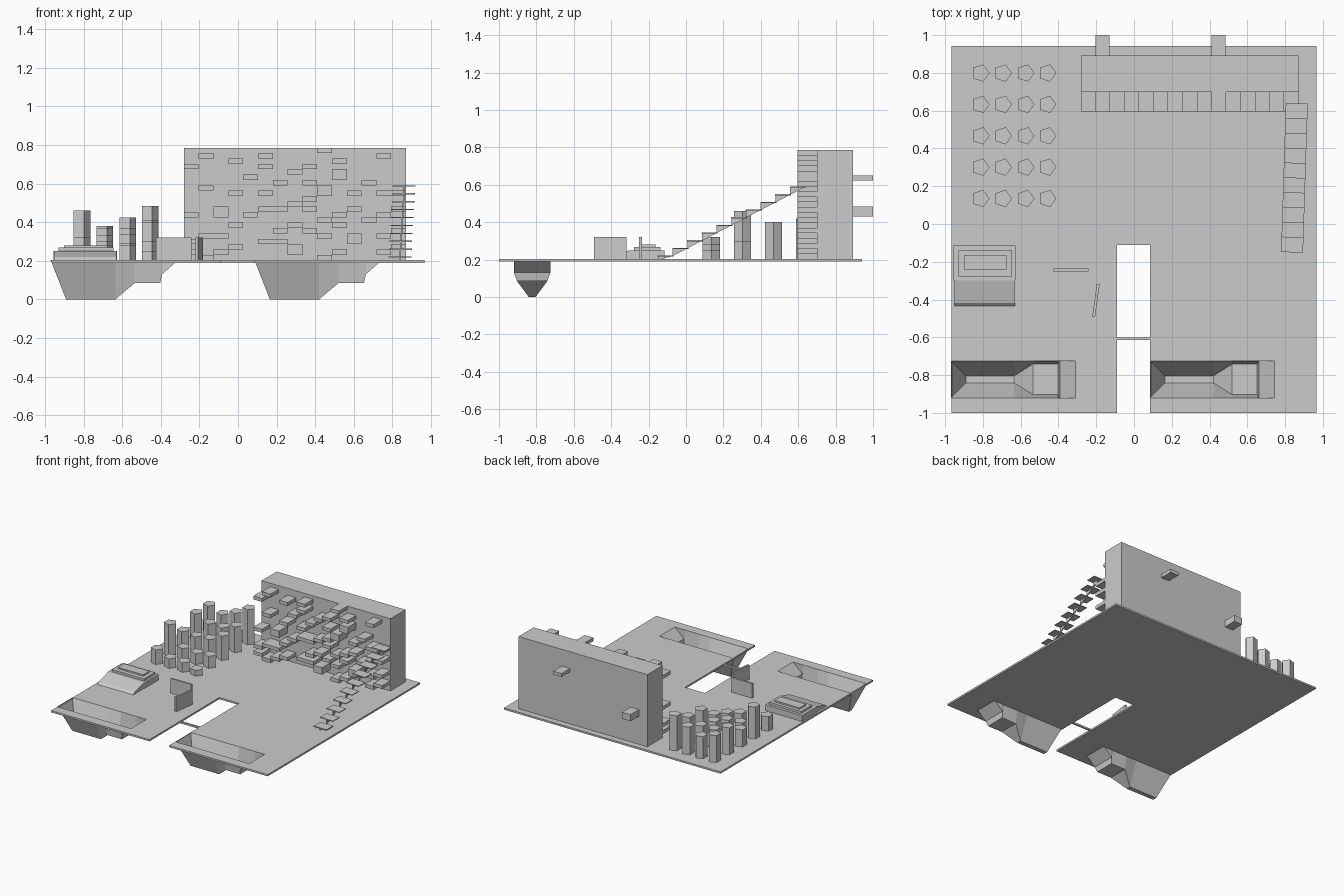
import bpy, bmesh, math
from mathutils import Matrix

if "Cube" in bpy.data.objects:
    bpy.data.objects.remove(bpy.data.objects["Cube"])

FLOOR = 0.203


def finish(name, bm, recalc=True):
    if recalc:
        bmesh.ops.recalc_face_normals(bm, faces=bm.faces[:])
    me = bpy.data.meshes.new(name)
    bm.to_mesh(me)
    bm.free()
    ob = bpy.data.objects.new(name, me)
    bpy.context.collection.objects.link(ob)
    return ob


def add_box(bm, x0, x1, y0, y1, z0, z1, rot=0.0):
    m = (Matrix.Translation(((x0 + x1) / 2, (y0 + y1) / 2, (z0 + z1) / 2))
         @ Matrix.Rotation(rot, 4, 'Z') @ Matrix.Diagonal((x1 - x0, y1 - y0, z1 - z0, 1)))
    bmesh.ops.create_cube(bm, size=1, matrix=m)


def box(name, *args, rot=0.0):
    bm = bmesh.new()
    add_box(bm, *args, rot=rot)
    return finish(name, bm)


def add_prism_x(bm, profile, x0, x1):
    # extrude a (y, z) outline along x
    f = bm.faces.new([bm.verts.new((x0, y, z)) for y, z in profile])
    g = bmesh.ops.extrude_face_region(bm, geom=[f])
    bmesh.ops.translate(bm, vec=(x1 - x0, 0, 0),
                        verts=[v for v in g['geom'] if isinstance(v, bmesh.types.BMVert)])


# floor plate with central slot, bridge strip and two basin openings
xs = [-0.967, -0.963, -0.31, -0.09, 0.085, 0.089, 0.745, 0.965]
ys = [-1.0, -0.92, -0.725, -0.615, -0.602, -0.11, 0.942]
bm = bmesh.new()
grid = [[bm.verts.new((x, y, FLOOR)) for y in ys] for x in xs]
for i in range(len(xs) - 1):
    for j in range(len(ys) - 1):
        slot = i == 3 and j not in (3, 5)
        basin = i in (1, 5) and j == 1
        if not slot and not basin:
            bm.faces.new((grid[i][j], grid[i + 1][j], grid[i + 1][j + 1], grid[i][j + 1]))
bmesh.ops.delete(bm, geom=[v for v in bm.verts if not v.link_faces], context='VERTS')
ob = finish("floor_plate", bm, recalc=False)
mod = ob.modifiers.new("thickness", 'SOLIDIFY')
mod.thickness = 0.014
mod.offset = -1

# sunken basins: (x, half width, z) along the floor of each basin
path = [(0.0, 0.0975, FLOOR), (0.08, 0.018, 0.0), (0.335, 0.018, 0.0),
        (0.435, 0.081, 0.085), (0.567, 0.081, 0.085), (0.577, 0.0975, 0.13), (0.66, 0.0975, FLOOR)]
for name, ox in (("left_basin", -0.97), ("right_basin", 0.085)):
    bm = bmesh.new()
    sides = []
    for s in (-1, 1):
        low = [bm.verts.new((ox + x, -0.8225 + s * w, z)) for x, w, z in path]
        rim = [low[0]] + [bm.verts.new((ox + x, -0.8225 + s * 0.0975, FLOOR))
                          for x, w, z in path[1:-1]] + [low[-1]]
        for k in range(len(path) - 1):
            q = list(dict.fromkeys((low[k], low[k + 1], rim[k + 1], rim[k])))
            bm.faces.new(q if s > 0 else q[::-1])
        sides.append(low)
    a, b = sides
    for k in range(len(path) - 1):
        bm.faces.new((a[k], a[k + 1], b[k + 1], b[k]))
    finish(name, bm, recalc=False)

# big wall with two blocks on the back
box("wall", -0.28, 0.87, 0.7, 0.892, FLOOR, 0.785)
box("back_block_low", -0.205, -0.13, 0.892, 1.0, 0.43, 0.483)
box("back_block_high", 0.41, 0.485, 0.892, 1.0, 0.622, 0.65)

# wall ledges per column: row index counted from the floor, negative = double height
ledges = {0: [1, 3, 8, 17], 1: [0, 4, 13, 19], 2: [1, 4, -8], 3: [2, 6, 12, 18],
          4: [8, 15], 5: [3, 9, 12, 17, 19], 6: [3, 5, 9, 14], 7: [-1, 6, 10, 16],
          8: [5, 9, 11, 14, 17], 9: [0, 4, 7, -12, 20], 10: [1, 6, 8, -15, 18],
          11: [-3, 9, 12], 12: [7, 14], 13: [1, 4, 8, 12, 19], 14: [2, 5, 9, 12]}
bm = bmesh.new()
cw, rh = 1.15 / 15, (0.785 - FLOOR) / 21
for c, rows in ledges.items():
    for r in rows:
        z = FLOOR + abs(r) * rh
        x = -0.28 + c * cw
        add_box(bm, x, x + cw, 0.595, 0.7, z, z + rh * (2 if r < 0 else 1))
finish("wall_ledges", bm)

# field of five-sided pillars, top heights by column from front to back
tops = {-0.813: (0.32, 0.46, 0.34, 0.42, 0.42), -0.694: (0.28, 0.30, 0.33, 0.37, 0.38),
        -0.575: (0.28, 0.29, 0.34, 0.37, 0.425), -0.459: (0.25, 0.30, 0.40, 0.41, 0.485)}
bm = bmesh.new()
for x, hs in tops.items():
    for j, top in enumerate(hs):
        m = Matrix.Translation((x, 0.135 + 0.166 * j, (FLOOR + top) / 2)) @ Matrix.Rotation(math.radians(-90), 4, 'Z')
        bmesh.ops.create_cone(bm, cap_ends=True, segments=5, radius1=0.048, radius2=0.048,
                              depth=top - FLOOR, matrix=m)
# turn each pillar so one edge faces +x
first = max(bm.verts, key=lambda v: v.co.x - 10 * abs(v.co.y - 0.135))
print(first.co)
finish("pillars", bm)

# stepped platform with ramp
box("platform_base", -0.955, -0.627, -0.30, -0.115, FLOOR, 0.25)
box("platform_middle", -0.93, -0.645, -0.277, -0.137, 0.25, 0.268)
box("platform_top", -0.90, -0.675, -0.242, -0.163, 0.268, 0.28)
bm = bmesh.new()
add_prism_x(bm, [(-0.435, FLOOR), (-0.417, 0.22), (-0.30, 0.25), (-0.30, FLOOR)], -0.95, -0.63)
finish("platform_ramp", bm)

# two standing panels
box("straight_panel", -0.425, -0.242, -0.251, -0.235, FLOOR, 0.32)
box("angled_panel", -0.209, -0.194, -0.493, -0.317, FLOOR, 0.32, rot=math.radians(-8))

# floating stair: thin treads on a sawtooth stringer
bm_t, bm_s = bmesh.new(), bmesh.new()
run, rise = 0.0785, 0.041
for i in range(10):
    y, z = -0.15 + run * i, 0.222 + rise * i
    x = 0.838 + 0.0025 * i
    add_box(bm_t, x - 0.058, x + 0.058, y, y + run + 0.004, z - 0.006, z, rot=-0.03)
    add_prism_x(bm_s, [(y, z - 0.003), (y + run, z - 0.003), (y, z - 0.003 - (rise if i else 0.02))],
                x - 0.004, x + 0.004)
finish("stair_treads", bm_t)
finish("stair_stringer", bm_s)
